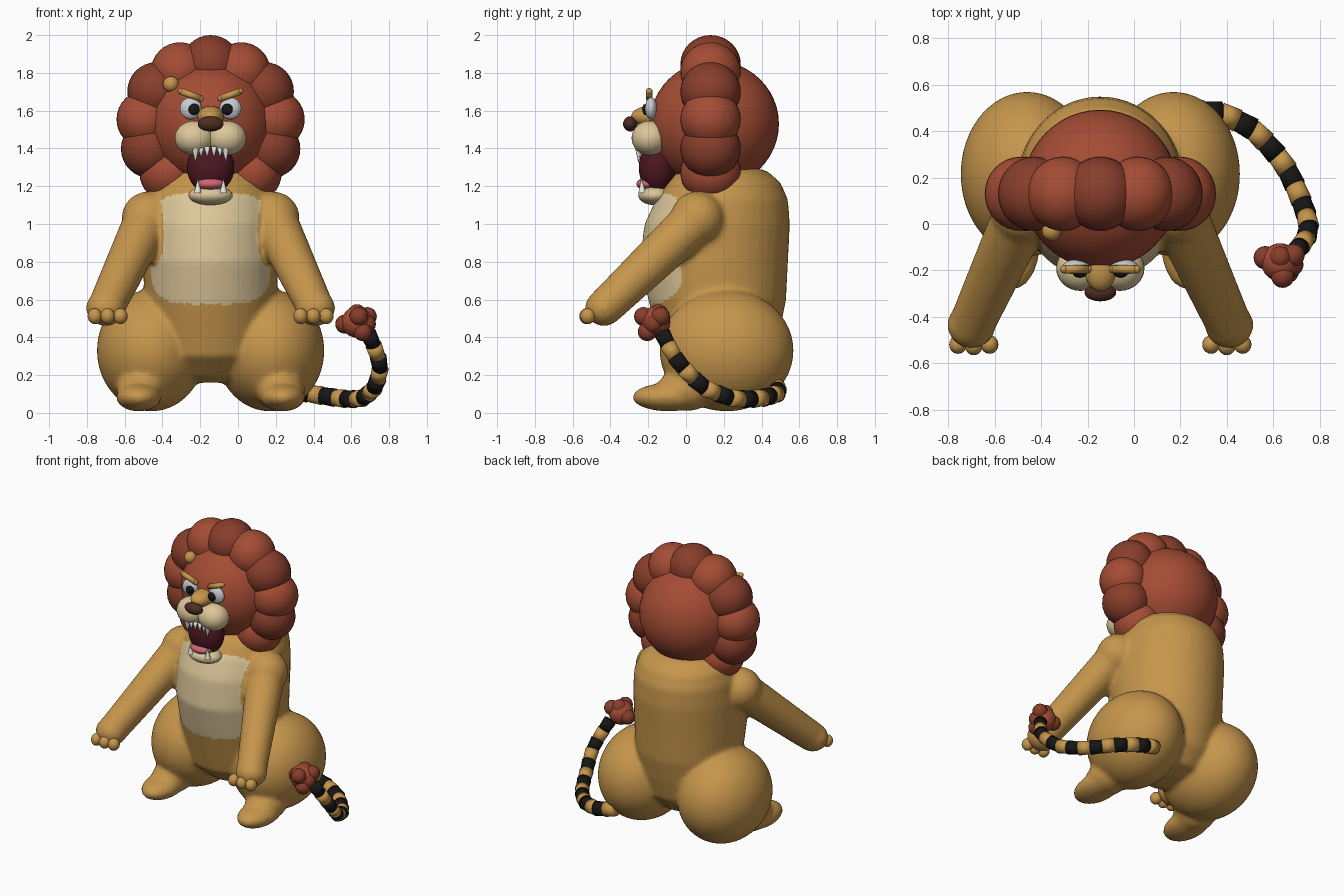
import bpy, bmesh, math
from mathutils import Vector, Matrix
from mathutils.geometry import intersect_point_line

if "Cube" in bpy.data.objects:
    bpy.data.objects.remove(bpy.data.objects["Cube"])

CX = -0.145  # symmetry plane of the animal


def mat(name, hexcol):
    c = [int(hexcol[i:i + 2], 16) / 255 for i in (0, 2, 4)]
    m = bpy.data.materials.new(name)
    m.diffuse_color = [*(((v + .055) / 1.055) ** 2.4 if v > .04 else v / 12.92 for v in c), 1]
    m.use_nodes = True
    m.node_tree.nodes["Principled BSDF"].inputs["Base Color"].default_value = m.diffuse_color
    return m


TAN, CREAM = mat("tan", "C6964C"), mat("cream", "DCC79A")
RED, DARKRED = mat("mane_red", "A44C34"), mat("mane_dark", "883E2B")
MAROON, PINK, BROWN = mat("mouth", "4E1722"), mat("tongue", "CF6674"), mat("nose", "4E2C22")
WHITE, GREY, BLACK = mat("tooth", "EDEBE4"), mat("eye", "C9CBD0"), mat("black", "161616")


def finish(name, bm, material):
    for f in bm.faces:
        f.smooth = True
    me = bpy.data.meshes.new(name)
    bm.to_mesh(me)
    bm.free()
    ob = bpy.data.objects.new(name, me)
    bpy.context.collection.objects.link(ob)
    me.materials.append(material)
    return ob


def add_ball(bm, c, r, seg=32):
    r = (r, r, r) if isinstance(r, (int, float)) else r
    bmesh.ops.create_uvsphere(bm, u_segments=seg, v_segments=seg // 2, radius=1,
                              matrix=Matrix.Translation(c) @ Matrix.Diagonal((*r, 1)))


def add_cone(bm, a, b, r1, r2, seg=24):
    a, b = Vector(a), Vector(b)
    rot = (b - a).to_track_quat('Z', 'Y').to_matrix().to_4x4()
    bmesh.ops.create_cone(bm, cap_ends=True, segments=seg, radius1=r1, radius2=r2, depth=(b - a).length,
                          matrix=Matrix.Translation((a + b) / 2) @ rot)


def ball(name, c, r, material, seg=32):
    bm = bmesh.new()
    add_ball(bm, c, r, seg)
    return finish(name, bm, material)


def cone(name, a, b, r1, r2, material, seg=16):
    bm = bmesh.new()
    add_cone(bm, a, b, r1, r2, seg)
    ob = finish(name, bm, material)
    ob.data.shade_flat() if r2 < .005 else None
    return ob


# Torso: lofted ellipses (z, half width, front y, back y)
bm = bmesh.new()
sections = [(.16, .08, .08, .25), (.19, .2, 0, .37), (.3, .3, -.12, .46), (.45, .33, -.16, .5),
            (.6, .35, -.2, .53), (.8, .36, -.245, .54), (1.0, .36, -.22, .55), (1.13, .345, -.16, .54),
            (1.22, .31, -.1, .5), (1.28, .25, -.04, .43), (1.31, .12, .08, .32)]
rings = []
for z, rx, y0, y1 in sections:
    rings.append([bm.verts.new((CX + rx * math.cos(t * math.tau / 40),
                                (y0 + y1) / 2 + (y1 - y0) / 2 * math.sin(t * math.tau / 40), z))
                  for t in range(40)])
for a, b in zip(rings, rings[1:]):
    for i in range(40):
        j = (i + 1) % 40
        bm.faces.new((a[i], a[j], b[j], b[i]))
bm.faces.new(rings[0][::-1])
bm.faces.new(rings[-1])

# Thighs, feet and arms on both sides
arms = []
for s in (-1, 1):
    add_ball(bm, (CX + s * .315, .215, .33), (.287, .355, .322), 48)
    add_ball(bm, (CX + s * .37, .0, .12), (.13, .16, .11))
    add_ball(bm, (CX + s * .38, -.09, .083), (.12, .195, .075))
    sh, wr = Vector((CX + s * .33, .06, 1.03)), Vector((CX + s * .555, -.435, .555))
    arms.append((sh, wr))
    add_ball(bm, sh, .142)
    add_ball(bm, wr, (.105, .1, .095))
    add_cone(bm, sh, wr, .125, .098, 32)
body = finish("body", bm, TAN)
for kind, props in (("REMESH", dict(mode='VOXEL', voxel_size=.016)), ("SMOOTH", dict(factor=.5, iterations=6))):
    md = body.modifiers.new(kind.lower(), kind)
    for k, v in props.items():
        setattr(md, k, v)
dg = bpy.context.evaluated_depsgraph_get()
me = bpy.data.meshes.new_from_object(body.evaluated_get(dg))
body.modifiers.clear()
body.data = me
me.materials.clear()
me.materials.append(TAN)
me.materials.append(CREAM)


# Cream belly patch
def on_arm(p):
    for a, b in arms:
        q, t = intersect_point_line(p, a, b)
        if (p - a.lerp(b, min(max(t, 0), 1))).length < .15:
            return True
    return False


for f in me.polygons:
    c = f.center
    patch = abs((c.x - CX) / .32) ** 4 + abs((c.z - .87) / .295) ** 4 < 1
    f.use_smooth = True
    f.material_index = int(patch and c.y < .03 and not on_arm(c))

# Fingers
for s in (-1, 1):
    for k in (-1, 0, 1):
        ball("finger", (CX + s * .545 + k * .068, -.525 + .006 * abs(k), .512), (.038, .04, .042), TAN, 20)

# Mane: back ball and a ring of lobes
ball("mane_back", (CX, .15, 1.53), (.335, .342, .335), RED, 48)
for k in range(-5, 6):
    a = math.radians(90 - 28 * k)
    ball("mane_lobe", (CX + .345 * math.cos(a), .13, 1.52 + .325 * math.sin(a)), (.155, .16, .155),
         DARKRED if k % 2 == 0 else RED)

# Head
ball("head", (CX, .07, 1.5), (.265, .25, .265), TAN, 48)
ball("nose_bridge", (CX, -.19, 1.57), (.07, .1, .055), TAN)
ball("nose", (CX, -.295, 1.53), (.068, .038, .04), BROWN)
ball("ear", (-.355, -.03, 1.74), .042, TAN)
for s in (-1, 1):
    ball("cheek", (CX + s * .085, -.19, 1.455), (.105, .098, .092), CREAM)
    ball("eye", (CX + s * .105, -.185, 1.612), (.058, .032, .058), GREY)
    ball("pupil", (CX + s * .088, -.212, 1.607), (.03, .02, .03), BLACK, 20)
    bm = bmesh.new()
    a, b = (CX + s * .055, -.195, 1.665), (CX + s * .155, -.195, 1.702)
    add_cone(bm, a, b, .018, .018, 16)
    add_ball(bm, a, .018, 16)
    add_ball(bm, b, .018, 16)
    finish("eyebrow", bm, TAN)

# Open mouth, jaw, tongue and teeth
ball("mouth", (CX, -.15, 1.3), (.125, .1, .14), MAROON)
ball("jaw", (CX, -.165, 1.152), (.117, .088, .052), CREAM)
ball("tongue", (CX, -.205, 1.212), (.078, .058, .033), PINK)
for s in (-1, 1):
    cone("upper_fang", (CX + s * .08, -.25, 1.405), (CX + s * .08, -.252, 1.325), .02, .001, WHITE)
    cone("lower_fang", (CX + s * .068, -.232, 1.165), (CX + s * .068, -.236, 1.24), .02, .001, WHITE)
    for dx in (.018, .05):
        cone("small_tooth", (CX + s * dx, -.25, 1.41), (CX + s * dx, -.252, 1.36), .015, .006, WHITE)

# Striped tail along a resampled path
path = [Vector(p) for p in ((.22, .48, .14), (.36, .485, .105), (.5, .42, .082), (.6, .32, .07), (.67, .22, .08),
                            (.725, .09, .135), (.755, 0, .22), (.74, -.07, .31), (.69, -.125, .42))]
lens = [(b - a).length for a, b in zip(path, path[1:])]


def along(t):
    d = t * sum(lens)
    for i, l in enumerate(lens):
        if d <= l or i == len(lens) - 1:
            return path[i].lerp(path[i + 1], min(d / l, 1))
        d -= l


N = 14
for i in range(N):
    r = .05 - .008 * i / N
    cone("tail_stripe", along(i / N), along((i + 1.06) / N), r * .92, r * 1.02, TAN if i % 2 == 0 else BLACK, 20)

# Tail tuft
ball("tail_tuft", (.63, -.165, .48), .082, RED)
for dx, dy, dz in ((-.065, .02, -.01), (.055, .03, .03), (.03, -.04, -.05), (.01, -.06, .03), (0, .02, .045), (.05, -.01, -.01)):
    ball("tuft_lobe", (.63 + dx, -.165 + dy, .48 + dz), .05, DARKRED, 20)
